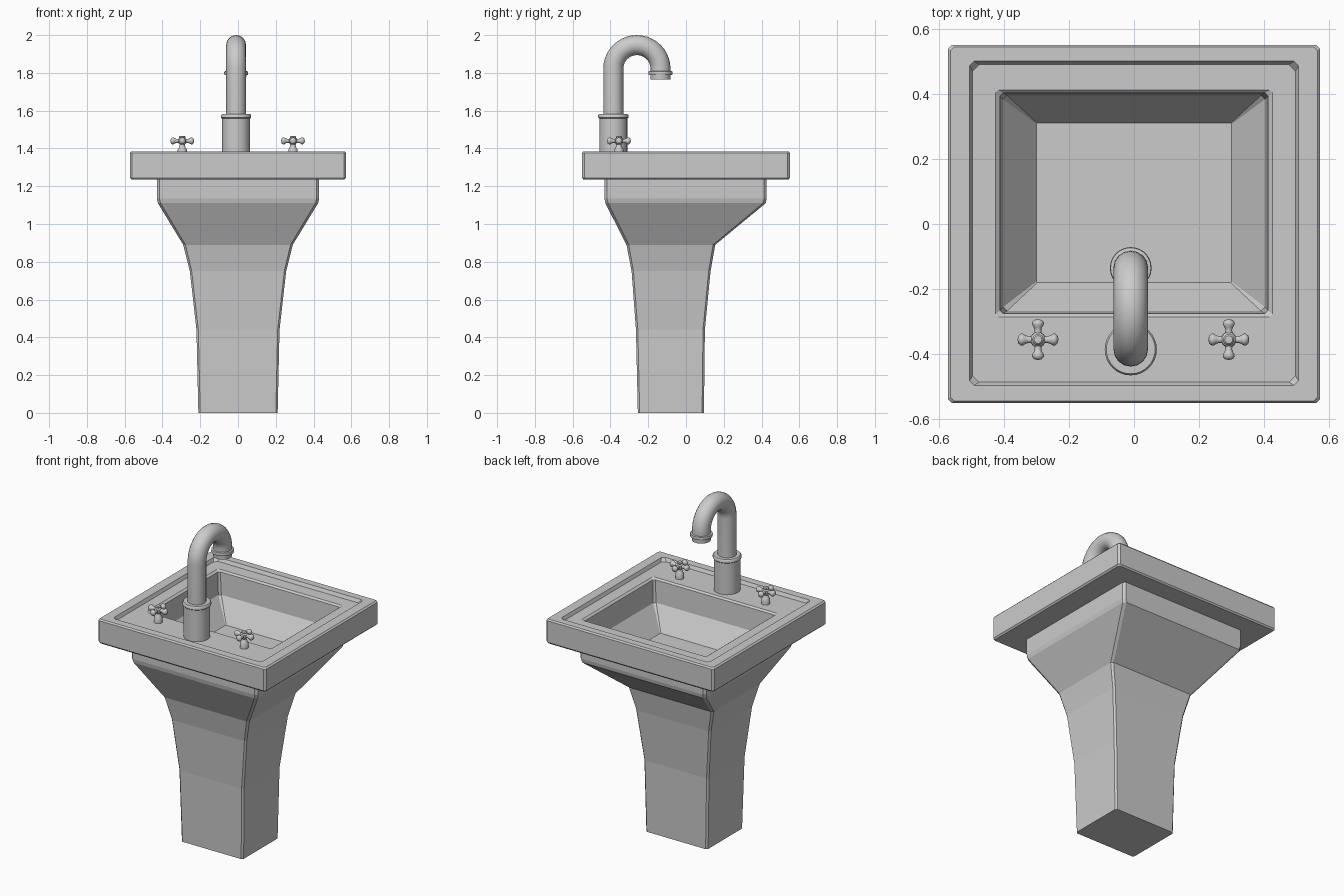
import bpy, bmesh
from math import sin, cos, pi, radians
from mathutils import Matrix, Vector

if "Cube" in bpy.data.objects:
    bpy.data.objects.remove(bpy.data.objects["Cube"])


def finish(name, bm, smooth=False):
    me = bpy.data.meshes.new(name)
    bm.to_mesh(me)
    bm.free()
    ob = bpy.data.objects.new(name, me)
    bpy.context.collection.objects.link(ob)
    if smooth:
        shade(ob)
    return ob


def shade(ob):
    bpy.ops.object.select_all(action='DESELECT')
    ob.select_set(True)
    bpy.context.view_layer.objects.active = ob
    bpy.ops.object.shade_smooth_by_angle(angle=radians(40))


def loft(bm, rings):
    """Skin between chamfered rectangles given as (half_x, y0, y1, z, chamfer)."""
    loops = []
    for hx, y0, y1, z, c in rings:
        pts = [(hx, y0 + c), (hx, y1 - c), (hx - c, y1), (-hx + c, y1),
               (-hx, y1 - c), (-hx, y0 + c), (-hx + c, y0), (hx - c, y0)]
        loops.append([bm.verts.new((x, y, z)) for x, y in pts])
    for a, b in zip(loops, loops[1:]):
        for i in range(8):
            j = (i + 1) % 8
            bm.faces.new((a[i], a[j], b[j], b[i]))
    return loops


def lathe(bm, profile, matrix, segs=24):
    """Revolve (radius, z) points about z; zero radius closes an end."""
    rings = []
    for r, z in profile:
        n = 1 if r == 0 else segs
        rings.append([bm.verts.new(matrix @ Vector((r * cos(2 * pi * i / segs),
                      r * sin(2 * pi * i / segs), z))) for i in range(n)])
    for a, b in zip(rings, rings[1:]):
        for i in range(segs):
            j = (i + 1) % segs
            if len(a) == 1:
                bm.faces.new((a[0], b[j], b[i]))
            elif len(b) == 1:
                bm.faces.new((a[i], a[j], b[0]))
            else:
                bm.faces.new((a[i], a[j], b[j], b[i]))


# Pedestal: hollow flaring column, closed at the foot
bm = bmesh.new()
loops = loft(bm, [(.21, -.255, .095, 0, .01), (.22, -.265, .10, .44, .01),
                  (.255, -.288, .13, .75, .01), (.29, -.315, .155, .89, .012),
                  (.424, -.427, .422, 1.11, .014), (.43, -.432, .427, 1.135, .014),
                  (.43, -.432, .427, 1.235, .014)])
bm.faces.new(loops[0][::-1])
finish("pedestal", bm)

# Basin: underside, rim, shallow recess and bowl walls
bm = bmesh.new()
loft(bm, [(.42, -.42, .42, 1.235, .01), (.563, -.543, .543, 1.235, .01),
          (.572, -.55, .55, 1.244, .012), (.572, -.55, .55, 1.376, .012),
          (.563, -.543, .543, 1.385, .01), (.505, -.496, .5, 1.385, .014),
          (.496, -.486, .49, 1.365, .02), (.425, -.285, .412, 1.365, .008),
          (.412, -.275, .402, 1.355, .01), (.402, -.267, .395, 1.22, .012),
          (.30, -.18, .31, 1.09, .003)])
finish("basin", bm)

# Bowl floor: sheet around the drain with an open wedge on the right side
DRAIN = (-.01, -.13)
bm = bmesh.new()
outline = [(.30, .31), (-.30, .31), (-.30, -.18), (.30, -.18)]
for i in range(21):
    a = radians(18 - 318 * i / 20)
    outline.append((DRAIN[0] + .064 * cos(a), DRAIN[1] + .064 * sin(a)))
bm.faces.new([bm.verts.new((x, y, 1.09)) for x, y in outline])
bmesh.ops.triangulate(bm, faces=bm.faces[:])
finish("bowl_floor", bm)

# Drain cup
bm = bmesh.new()
lathe(bm, [(.064, 1.09), (.052, 1.087), (.046, 1.06), (0, 1.06)],
      Matrix.Translation((*DRAIN, 0)))
finish("drain", bm, True)

# Faucet base with collar
FX, FY = -.01, -.385
bm = bmesh.new()
lathe(bm, [(.074, 1.365), (.074, 1.558), (.08, 1.563), (.08, 1.576),
           (.075, 1.582), (0, 1.582)], Matrix.Translation((FX, FY, 0)), 32)
finish("faucet_base", bm, True)

# Spout: swept tube with a half-circle bend
R, ZC = .125, 1.822
path = [(FY, 1.57)] + [(FY + R - R * cos(pi * i / 20), ZC + R * sin(pi * i / 20))
                       for i in range(21)] + [(FY + 2 * R, 1.79)]
cu = bpy.data.curves.new("spout", 'CURVE')
cu.dimensions = '3D'
cu.bevel_depth = .053
cu.bevel_resolution = 6
sp = cu.splines.new('POLY')
sp.points.add(len(path) - 1)
for p, (y, z) in zip(sp.points, path):
    p.co = (FX, y, z, 1)
spout = bpy.data.objects.new("spout", cu)
bpy.context.collection.objects.link(spout)
bpy.ops.object.select_all(action='DESELECT')
spout.select_set(True)
bpy.context.view_layer.objects.active = spout
bpy.ops.object.convert(target='MESH')
shade(bpy.context.view_layer.objects.active)

# Spout nozzle with raised ring
bm = bmesh.new()
lathe(bm, [(0, 1.775), (.045, 1.775), (.046, 1.765), (.053, 1.765), (.054, 1.788),
           (.062, 1.79), (.064, 1.799), (.062, 1.808), (.052, 1.81)],
      Matrix.Translation((FX, FY + 2 * R, 0)), 28)
finish("spout_nozzle", bm, True)

# Cross handles: turned stem and hub with four knobbed arms
for side, x in (("left", -.295), ("right", .291)):
    bm = bmesh.new()
    centre = Matrix.Translation((x, -.355, 1.44))
    lathe(bm, [(.024, -.075), (.024, -.045), (.018, -.036), (.013, -.02), (.018, -.014),
               (.023, -.004), (.023, .008), (.016, .016), (.017, .021), (.012, .026),
               (0, .027)], centre, 16)
    for k in range(4):
        arm = centre @ Matrix.Rotation(k * pi / 2, 4, 'Z') @ Matrix.Rotation(pi / 2, 4, 'Y')
        lathe(bm, [(.012, .01), (.0105, .03), (.013, .038), (.018, .046),
                   (.018, .053), (.012, .06), (0, .063)], arm, 12)
    finish(side + "_handle", bm, True)
